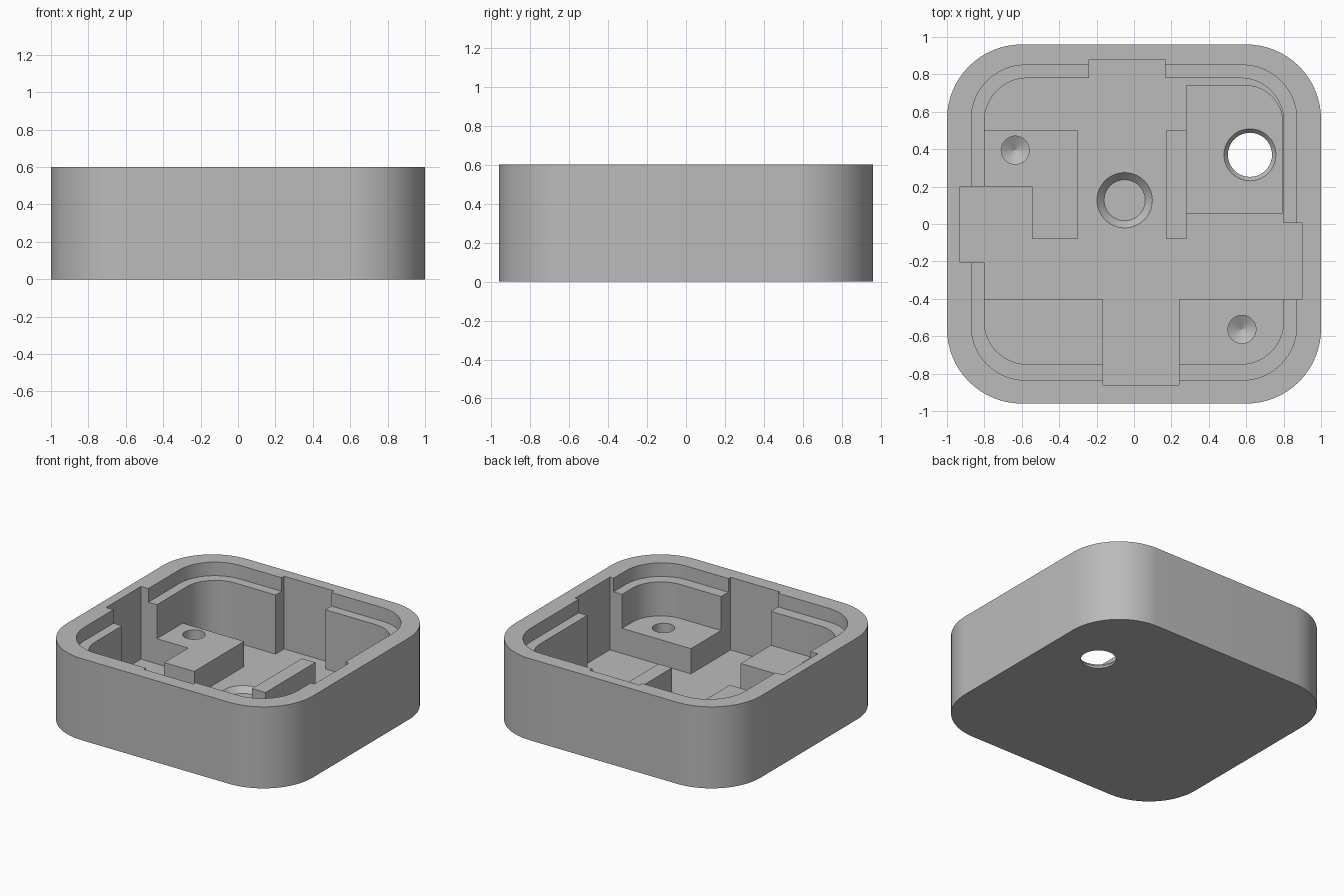
import bpy, bmesh, math

old = bpy.data.objects.get("Cube")
if old:
    bpy.data.objects.remove(old, do_unlink=True)

grey = bpy.data.materials.new("plain_grey")
grey.use_nodes = True
colour = (0.5, 0.5, 0.5, 1)
grey.diffuse_color = colour
grey.node_tree.nodes["Principled BSDF"].inputs["Base Color"].default_value = colour

FLOOR, STEP, LEDGE, TOP = 0.065, 0.25, 0.5, 0.6
OVER = 0.7      # cutters reach above the rim


def make(name, bm):
    bmesh.ops.recalc_face_normals(bm, faces=bm.faces)
    mesh = bpy.data.meshes.new(name)
    bm.to_mesh(mesh)
    bm.free()
    mesh.materials.append(grey)
    ob = bpy.data.objects.new(name, mesh)
    bpy.context.collection.objects.link(ob)
    return ob


def slab(name, x0, x1, y0, y1, z0, z1, radii=(0, 0, 0, 0)):
    """Upright block; corner radii run back right, back left, front left, front right."""
    bm = bmesh.new()
    corners = [(x1, y1, -1, -1), (x0, y1, 1, -1), (x0, y0, 1, 1), (x1, y0, -1, 1)]
    ring = []
    for i, ((x, y, sx, sy), r) in enumerate(zip(corners, radii)):
        steps = 16 if r else 0
        for k in range(steps + 1):
            a = math.pi / 2 * (i + k / max(steps, 1))
            ring.append(bm.verts.new((x + r * (sx + math.cos(a)),
                                      y + r * (sy + math.sin(a)), z0)))
    base = bm.faces.new(ring)
    new = bmesh.ops.extrude_face_region(bm, geom=[base])["geom"]
    bmesh.ops.translate(bm, vec=(0, 0, z1 - z0),
                        verts=[v for v in new if isinstance(v, bmesh.types.BMVert)])
    return make(name, bm)


def lathe(name, x, y, profile):
    """Round cutter from stacked (radius, height) pairs, lowest first."""
    bm = bmesh.new()
    n = 40
    rings = [[bm.verts.new((x + r * math.cos(math.tau * k / n),
                            y + r * math.sin(math.tau * k / n), z)) for k in range(n)]
             for r, z in profile]
    for low, high in zip(rings, rings[1:]):
        for k in range(n):
            j = (k + 1) % n
            bm.faces.new((low[k], low[j], high[j], high[k]))
    bm.faces.new(rings[0][::-1])
    bm.faces.new(rings[-1])
    return make(name, bm)


def combine(target, tool, operation):
    tool.hide_render = True
    mod = target.modifiers.new(tool.name, "BOOLEAN")
    mod.operation, mod.solver, mod.object = operation, "EXACT", tool
    bpy.ops.object.select_all(action="DESELECT")
    bpy.context.view_layer.objects.active = target
    target.select_set(True)
    bpy.ops.object.modifier_apply(modifier=mod.name)
    bpy.data.objects.remove(tool, do_unlink=True)


# Outer shell with a stepped rim and a hollow inside
tray = slab("tray_body", -1, 1, -0.96, 0.96, 0, TOP, (0.4,) * 4)
combine(tray, slab("rim_step", -0.87, 0.87, -0.835, 0.85, LEDGE, OVER, (0.29,) * 4), "DIFFERENCE")
combine(tray, slab("cavity", -0.8, 0.8, -0.75, 0.78, FLOOR, OVER, (0.23,) * 4), "DIFFERENCE")

# Raised platforms, sunk into the floor and walls
blocks = {
    "left_platform": (-0.83, -0.30, -0.08, 0.50),
    "front_left_platform": (-0.83, -0.165, -0.78, -0.40),
    "front_right_platform": (0.24, 0.83, -0.78, -0.40),
    "ridge": (0.17, 0.28, -0.08, 0.50),
}
for name, (x0, x1, y0, y1) in blocks.items():
    combine(tray, slab(name, x0, x1, y0, y1, 0.02, STEP), "UNION")

# Slots in the four walls
slots = {
    "left_slot": (-0.93, -0.545, -0.205, 0.20),
    "right_slot": (0.70, 0.90, -0.40, 0.005),
    "back_slot": (-0.24, 0.165, 0.70, 0.88),
    "front_slot": (-0.165, 0.24, -0.86, -0.45),
}
for name, (x0, x1, y0, y1) in slots.items():
    combine(tray, slab(name, x0, x1, y0, y1, FLOOR, OVER), "DIFFERENCE")

# Shallow pocket with a through hole, and a tapered recess in the floor
combine(tray, slab("pocket", 0.28, 0.795, 0.06, 0.74, 0.04, 0.4, (0.2, 0, 0, 0)), "DIFFERENCE")
combine(tray, lathe("through_hole", 0.62, 0.37,
                    [(0.118, -0.1), (0.118, 0.015), (0.139, 0.04), (0.139, 0.1)]), "DIFFERENCE")
combine(tray, lathe("floor_recess", -0.05, 0.127,
                    [(0.11, 0.025), (0.148, FLOOR), (0.148, 0.1)]), "DIFFERENCE")

# Blind screw holes with pointed ends
for name, x, y in (("left_screw_hole", -0.635, 0.395), ("right_screw_hole", 0.577, -0.563)):
    combine(tray, lathe(name, x, y, [(0.001, 0.1), (0.075, 0.14), (0.075, 0.3)]), "DIFFERENCE")

tray.select_set(True)
bpy.context.view_layer.objects.active = tray
bpy.ops.object.shade_smooth_by_angle(angle=math.radians(25))
